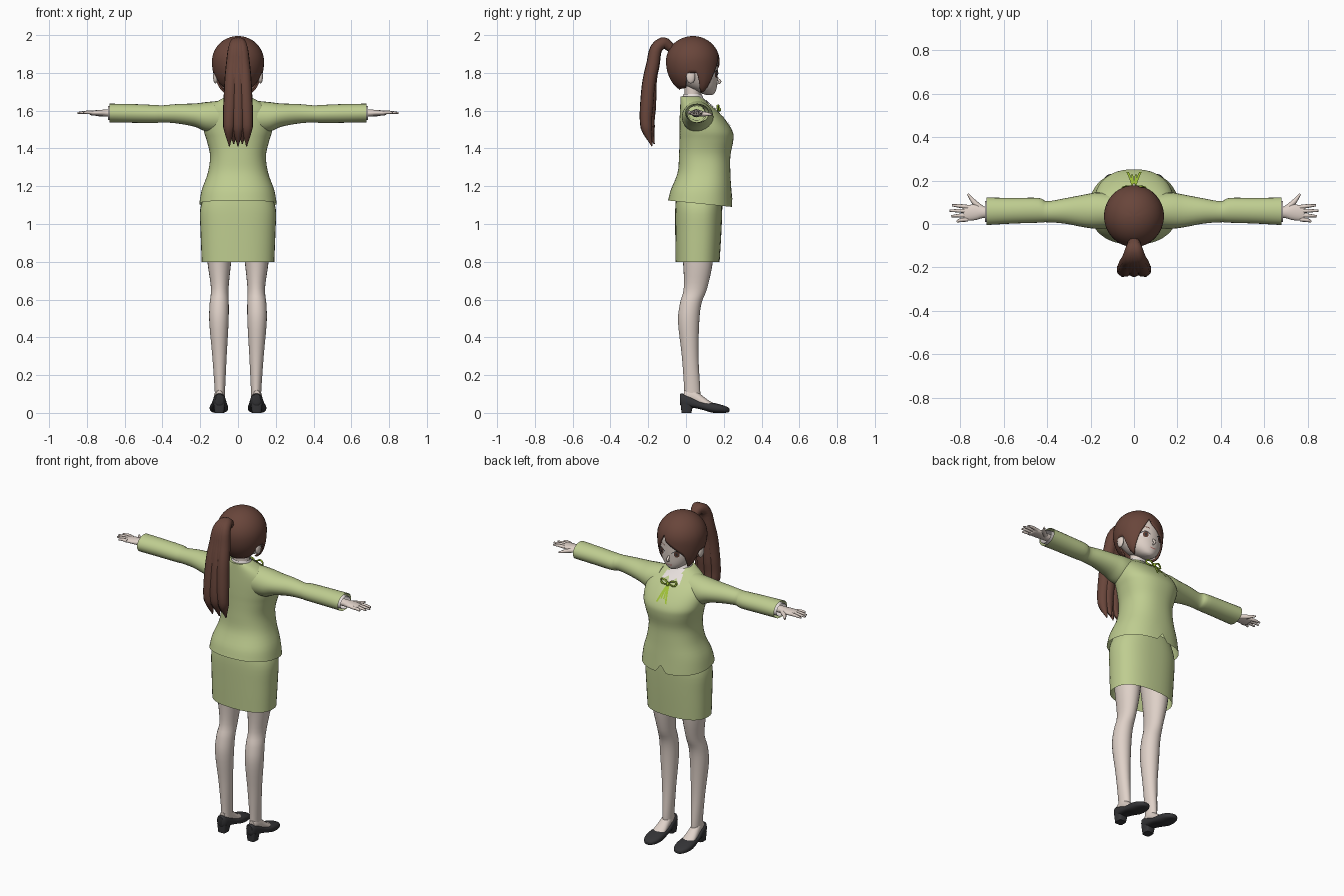
import bpy, bmesh, math
from mathutils import Vector
from mathutils.bvhtree import BVHTree

if "Cube" in bpy.data.objects:
    bpy.data.objects.remove(bpy.data.objects["Cube"])


def material(name, r, g, b):
    m = bpy.data.materials.new(name)
    m.use_nodes = True
    m.diffuse_color = (r, g, b, 1)
    m.node_tree.nodes["Principled BSDF"].inputs["Base Color"].default_value = (r, g, b, 1)
    return m


SKIN = material("skin", .74, .64, .58)
HAIR = material("brown hair", .14, .06, .043)
GREEN = material("soft green cloth", .52, .61, .28)
RIBBON = material("lime ribbon", .36, .55, .04)
WHITE = material("off white", .8, .74, .72)
BLACK = material("black leather", .035, .035, .038)
IRIS = material("brown iris", .12, .05, .035)
LIPS = material("lips", .5, .2, .18)


def finish(bm, name, mat, mirror=False, angle=50):
    bmesh.ops.remove_doubles(bm, verts=bm.verts, dist=.00005)
    bmesh.ops.recalc_face_normals(bm, faces=bm.faces)
    mesh = bpy.data.meshes.new(name)
    bm.to_mesh(mesh)
    bm.free()
    ob = bpy.data.objects.new(name, mesh)
    bpy.context.collection.objects.link(ob)
    mesh.materials.append(mat)
    smooth(ob, mirror, angle)
    return ob


def smooth(ob, mirror, angle=50):
    bpy.ops.object.select_all(action='DESELECT')
    ob.select_set(True)
    bpy.context.view_layer.objects.active = ob
    bpy.ops.object.shade_smooth_by_angle(angle=math.radians(angle))
    if mirror:
        ob.modifiers.new("mirror", 'MIRROR')


def spline(rows, steps):
    """Catmull-Rom interpolation of section rows."""
    out = []
    for i in range(len(rows) - 1):
        p = [rows[max(0, min(len(rows) - 1, i + k))] for k in (-1, 0, 1, 2)]
        for s in range(steps):
            t = s / steps
            out.append([b + t * ((c - a) + t * ((2*a - 5*b + 4*c - d) + t * (3*b - a - 3*c + d))) / 2
                        for a, b, c, d in zip(*p)])
    return out + [list(rows[-1])]


def grid_faces(bm, rings, closed):
    for r, q in zip(rings, rings[1:]):
        n = len(r)
        for i in range(n if closed else n - 1):
            j = (i + 1) % n
            bm.faces.new((r[i], r[j], q[j], q[i]))


def loft(name, mat, axis, rows, caps="se", power=2, n=32, steps=4, mirror=False, edit=None):
    """Skin oval sections; each row is position, then low and high of both cross axes."""
    bm, rings = bmesh.new(), []
    for t, a0, a1, b0, b1 in spline(rows, steps):
        ring = []
        for i in range(n):
            c, s = math.cos(math.tau * i / n), math.sin(math.tau * i / n)
            c, s = (math.copysign(abs(v) ** (2 / power), v) for v in (c, s))
            a, b = (a0 + a1) / 2 + c * (a1 - a0) / 2, (b0 + b1) / 2 + s * (b1 - b0) / 2
            ring.append(bm.verts.new({'x': (t, a, b), 'y': (a, t, b), 'z': (a, b, t)}[axis]))
        rings.append(ring)
    grid_faces(bm, rings, True)
    if "s" in caps:
        bm.faces.new(rings[0])
    if "e" in caps:
        bm.faces.new(rings[-1])
    if edit:
        edit(rings)
    return finish(bm, name, mat, mirror)


def body(rows):
    """Rows of height, half width, back, front made into loft rows."""
    return [(z, -w, w, b, f) for z, w, b, f in rows]


def strand(name, mat, points, radii, mirror=False):
    cu = bpy.data.curves.new(name, 'CURVE')
    cu.dimensions, cu.bevel_depth, cu.bevel_resolution = '3D', 1, 2
    cu.use_fill_caps, cu.resolution_u = True, 6
    sp = cu.splines.new('BEZIER')
    sp.bezier_points.add(len(points) - 1)
    for bp, co, r in zip(sp.bezier_points, points, radii):
        bp.co, bp.radius = co, r
        bp.handle_left_type = bp.handle_right_type = 'AUTO'
    ob = bpy.data.objects.new(name, cu)
    bpy.context.collection.objects.link(ob)
    cu.materials.append(mat)
    bpy.ops.object.select_all(action='DESELECT')
    ob.select_set(True)
    bpy.context.view_layer.objects.active = ob
    bpy.ops.object.convert(target='MESH')
    smooth(bpy.context.object, mirror)


def surface(ob):
    me = ob.data
    return BVHTree.FromPolygons([v.co for v in me.vertices], [p.vertices for p in me.polygons])


def patch(name, mat, tree, shape, lift, nu=6, nv=8, mirror=True):
    """Thin plate draped on the front; shape maps u, v to x, z."""
    bm, rows = bmesh.new(), []
    for j in range(nv + 1):
        row = []
        for i in range(nu + 1):
            x, z = shape(i / nu, j / nv)
            hit = tree.ray_cast(Vector((x, 1, z)), Vector((0, -1, 0)))[0]
            row.append(bm.verts.new((x, (hit.y if hit else .08) + lift, z)))
        rows.append(row)
    grid_faces(bm, rows, False)
    return finish(bm, name, mat, mirror)


def oval(cx, cz, rx, rz):
    return lambda u, v: (cx + rx * u * math.cos(math.tau * v), cz + rz * u * math.sin(math.tau * v))


def strip(x0, z0, x1, z1, w, bow=0):
    return lambda u, v: (x0 + (x1 - x0) * v + w * (u - .5) * (abs(z1 - z0) > abs(x1 - x0)),
                         z0 + (z1 - z0) * v + bow * math.sin(math.pi * v)
                         + w * (u - .5) * (abs(z1 - z0) <= abs(x1 - x0)))


# Jacket: the hem dips to the front and has a small centre notch
def shape_hem(rings):
    for k, ring in enumerate(rings[:5]):
        for v in ring:
            v.co.z -= .1 * (v.co.y - .05) * (1 - k / 5)
            if v.co.y > .1:
                v.co.z += max(0, 1 - abs(v.co.x) / .035) * .045 * (1 - k / 5)


jacket = loft("jacket", GREEN, 'z', body([
    (1.11, .205, -.095, .245), (1.18, .192, -.08, .24), (1.27, .16, -.045, .235), (1.36, .148, -.037, .235),
    (1.44, .165, -.035, .25), (1.49, .18, -.035, .247), (1.55, .185, -.034, .21), (1.6, .172, -.032, .165),
    (1.64, .125, -.03, .115), (1.675, .062, -.028, .08)]), caps="e", power=2.3, n=48, edit=shape_hem)
loft("sleeve", GREEN, 'x', [
    (.1, -.02, .14, 1.48, 1.652), (.17, -.022, .145, 1.49, 1.645), (.23, -.015, .135, 1.515, 1.638),
    (.32, .002, .118, 1.532, 1.635), (.4, .008, .105, 1.538, 1.628), (.44, .006, .12, 1.535, 1.63),
    (.56, .002, .12, 1.536, 1.635), (.68, -.005, .122, 1.538, 1.637)], caps="s", n=24, mirror=True)
loft("shirt_cuff", WHITE, 'x', [(.6, .012, .1, 1.548, 1.626), (.687, .01, .105, 1.55, 1.624)],
     caps="", n=24, mirror=True)

# Skirt
loft("skirt", GREEN, 'z', body([
    (.8, .192, -.055, .178), (.95, .198, -.057, .187), (1.08, .2, -.057, .192), (1.16, .17, -.05, .19)]),
     caps="e", power=2.4, n=40)

# Legs, feet and shoes
loft("leg", SKIN, 'z', [
    (.07, .07, .122, -.012, .075), (.13, .068, .124, -.01, .075), (.3, .06, .136, -.022, .066),
    (.48, .05, .152, -.042, .07), (.58, .049, .15, -.032, .082), (.66, .05, .143, -.012, .112),
    (.8, .036, .162, -.016, .142), (1, .015, .18, -.04, .16)], n=24, mirror=True)
loft("foot", SKIN, 'y', [
    (-.01, .078, .12, .04, .12), (.03, .07, .125, .04, .135), (.075, .066, .132, .03, .1),
    (.12, .062, .138, .02, .066), (.16, .07, .13, .02, .045)], n=20, mirror=True)
loft("shoe", BLACK, 'y', [
    (-.032, .08, .118, .045, .1), (-.015, .068, .128, .03, .102), (.03, .062, .135, .028, .084),
    (.08, .057, .142, .018, .06), (.14, .052, .15, .001, .054), (.19, .056, .146, 0, .042),
    (.222, .075, .127, .002, .03), (.23, .092, .11, .008, .022)], power=2.6, n=24, mirror=True)
loft("shoe_heel", BLACK, 'z', [(0, .074, .124, -.024, .028), (.05, .067, .13, -.028, .04)],
     power=4, n=20, mirror=True)

# Hands
loft("palm", SKIN, 'x', [
    (.62, .028, .082, 1.565, 1.608), (.69, .028, .08, 1.568, 1.606), (.73, .018, .09, 1.572, 1.604),
    (.775, .015, .085, 1.575, 1.6), (.785, .02, .08, 1.58, 1.596)], n=20, mirror=True)
for k, (finger, tip) in enumerate([("little", .82), ("ring", .845), ("middle", .854), ("index", .842)]):
    y = .021 + .019 * k
    strand(finger + "_finger", SKIN, [(.765, y, 1.589), (.8, y - .004 + .003 * k, 1.591),
           (tip - .004, y - .01 + .006 * k, 1.588)], [.01, .009, .005], True)
strand("thumb", SKIN, [(.7, .07, 1.584), (.735, .1, 1.582), (.765, .138, 1.58)], [.014, .012, .005], True)

# Neck, head, nose and ears
loft("neck", SKIN, 'z', body([(1.6, .055, -.012, .08), (1.66, .047, -.006, .075), (1.74, .047, -.01, .08)]), n=24)
head = loft("head", SKIN, 'z', body([
    (1.684, .015, .105, .14), (1.695, .042, .07, .153), (1.725, .079, .005, .163), (1.77, .106, -.04, .167),
    (1.82, .119, -.075, .169), (1.88, .118, -.08, .167), (1.94, .085, -.045, .13), (1.965, .03, .01, .07)]), n=40)
strand("nose", SKIN, [(0, .158, 1.785), (0, .17, 1.765), (0, .18, 1.753), (0, .158, 1.742)],
       [.003, .007, .007, .004])
bm = bmesh.new()
bmesh.ops.create_uvsphere(bm, u_segments=16, v_segments=10, radius=1)
for v in bm.verts:
    v.co = Vector((.119 + .013 * v.co.x, .025 + .024 * v.co.y, 1.78 + .036 * v.co.z))
finish(bm, "ear", SKIN, True)

# Painted face
face = surface(head)
patch("eye_white", WHITE, face, oval(.05, 1.792, .025, .018), .002, nu=3, nv=20)
patch("eye_iris", IRIS, face, oval(.049, 1.792, .015, .018), .004, nu=3, nv=20)
patch("eye_pupil", BLACK, face, oval(.049, 1.792, .006, .009), .005, nu=3, nv=14)
patch("upper_lash", BLACK, face, strip(.023, 1.797, .079, 1.796, .006, .015), .005, nu=2, nv=12)
patch("eyebrow", HAIR, face, strip(.025, 1.834, .075, 1.829, .005, .008), .003, nu=2)
patch("mouth", LIPS, face, strip(-.018, 1.722, .018, 1.722, .005, -.003), .003, nu=2, mirror=False)

# Hair cap with a swept fringe parted off centre, side locks and ear gaps
HAIRLINE = [(-3.15, 1.71), (-2, 1.72), (-1.75, 1.8), (-1.4, 1.8), (-1.2, 1.71), (-.95, 1.69), (-.7, 1.785),
            (-.3, 1.825), (.1, 1.86), (.22, 1.9), (.35, 1.865), (.65, 1.795), (.95, 1.69), (1.2, 1.71),
            (1.4, 1.8), (1.75, 1.8), (2, 1.72), (3.15, 1.71)]


def hairline(a):
    for (a0, z0), (a1, z1) in zip(HAIRLINE, HAIRLINE[1:]):
        if a0 <= a <= a1:
            return z0 + (z1 - z0) * (a - a0) / (a1 - a0)


bm, rings = bmesh.new(), []
COLS, ROWS, MID = 96, 18, 1.86
for j in range(ROWS + 1):
    ring = []
    for i in range(COLS):
        a = math.tau * i / COLS - math.pi
        low = hairline(a) - MID
        phi = math.acos(low / (.135 if low > 0 else .172)) * j / ROWS
        c, s = math.cos(phi), math.sin(phi)
        if c < 0:
            front = max(0, min(1, (math.cos(a) + .2) / .7))
            s **= 1 - .6 * front
        ring.append(bm.verts.new((.138 * s * math.sin(a), .036 + .142 * s * math.cos(a),
                                  MID + c * (.135 if c > 0 else .172))))
    rings.append(ring)
for r, q in zip(rings, rings[1:]):
    for i in range(COLS):
        k = (i + 1) % COLS
        bm.faces.new((r[i], q[i], q[k], r[k]))
cap = finish(bm, "hair_cap", HAIR)
shell = cap.modifiers.new("thickness", 'SOLIDIFY')
shell.thickness, shell.offset = .01, -1

# Ponytail strands
for k in range(-2, 3):
    x, d = .024 * k, .012 * (k % 2)
    strand("ponytail_strand", HAIR, [
        (0, -.075, 1.93), (x * .25, -.125, 1.957), (x * .65, -.178, 1.83), (x * .9, -.207 + d, 1.62),
        (x, -.208 + d, 1.51), (x * .95, -.18 + d, 1.412 + d)], [.024, .031, .036, .037, .032, .003])

# Shirt collar, neckline and ribbon
chest = surface(jacket)
loft("collar_band", WHITE, 'z', body([(1.65, .066, -.026, .1), (1.688, .053, -.014, .082)]), caps="", n=32)
patch("shirt_front", WHITE, chest, lambda u, v: ((u - .5) * .1 * (1 - v), 1.67 - .075 * v), .003, mirror=False)
patch("collar_flap", WHITE, chest,
      lambda u, v: (.004 + .05 * u + .012 * v * u, 1.66 - .008 * u - v * (.012 + .034 * u)), .009)
patch("ribbon_tail", RIBBON, chest, strip(.002, 1.607, .03, 1.515, .011), .007, nu=3)
patch("ribbon_inner_tail", RIBBON, chest, strip(.002, 1.607, .009, 1.535, .009), .008, nu=3)
strand("ribbon_bow", RIBBON, [(0, .17, 1.607), (.028, .172, 1.627), (.05, .165, 1.62), (.045, .17, 1.603),
       (0, .172, 1.605)], [.004, .005, .005, .005, .004], True)
strand("ribbon_knot", RIBBON, [(0, .172, 1.616), (0, .178, 1.606), (0, .178, 1.596)], [.005, .008, .005])
